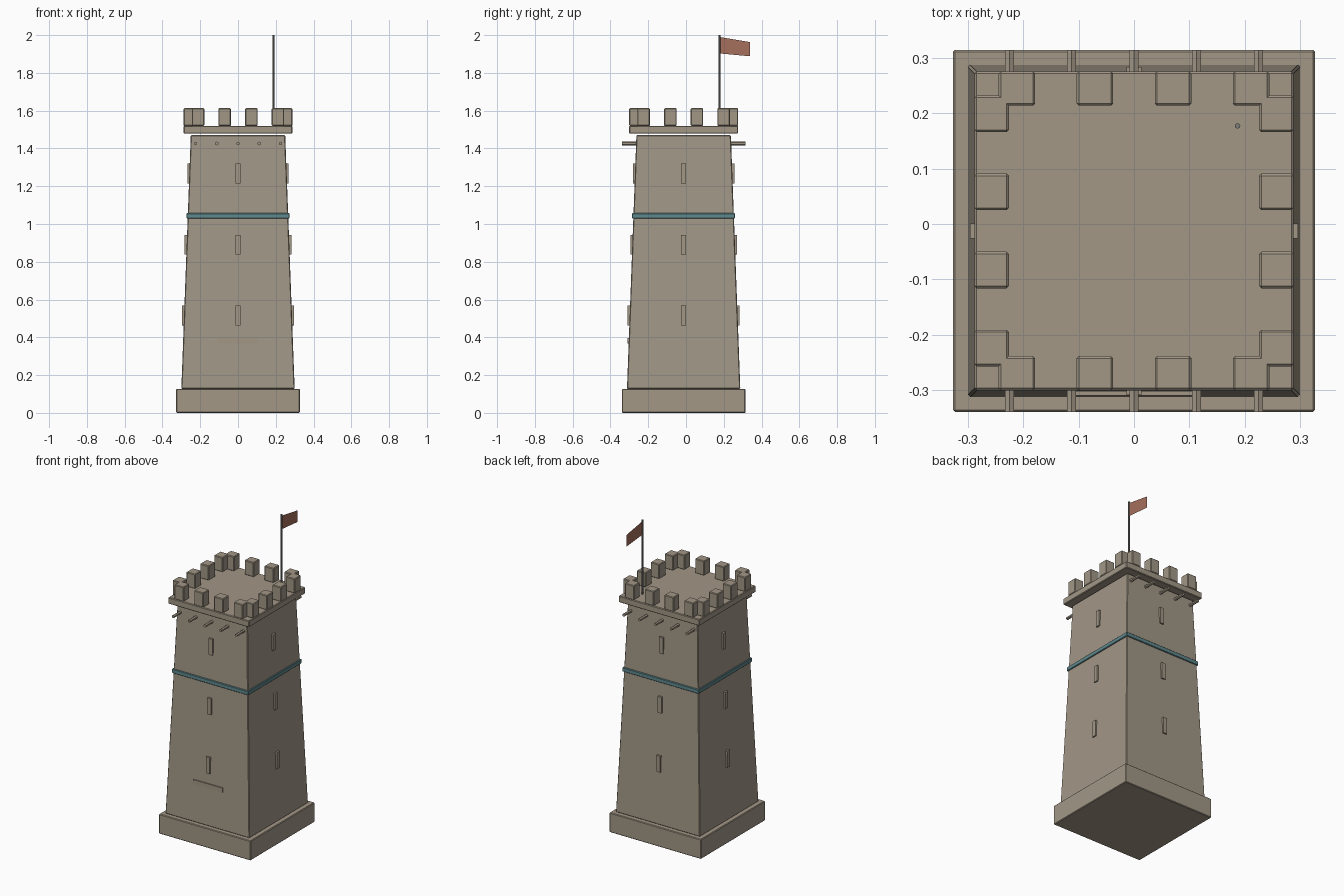
import bpy, bmesh
from math import pi
from mathutils import Matrix, Vector

if "Cube" in bpy.data.objects:
    bpy.data.objects.remove(bpy.data.objects["Cube"], do_unlink=True)

CY = -0.0125  # tower axis in y


def material(name, rgb):
    m = bpy.data.materials.new(name)
    m.use_nodes = True
    m.diffuse_color = (*rgb, 1)
    m.node_tree.nodes["Principled BSDF"].inputs["Base Color"].default_value = (*rgb, 1)
    return m


stone = material("sandstone", (0.36, 0.31, 0.24))
teal = material("teal_band", (0.115, 0.25, 0.27))
red = material("brick_red_cloth", (0.38, 0.16, 0.11))
grey = material("grey_metal", (0.2, 0.2, 0.19))


def finish(name, bm, mat, bevel=0):
    mesh = bpy.data.meshes.new(name)
    bm.to_mesh(mesh)
    bm.free()
    mesh.materials.append(mat)
    obj = bpy.data.objects.new(name, mesh)
    bpy.context.collection.objects.link(obj)
    if bevel:
        mod = obj.modifiers.new("Bevel", "BEVEL")
        mod.width = bevel
        mod.segments = 1
    return obj


def box(name, center, size, mat=stone, bevel=0, taper=1):
    """Box, with its top scaled by taper."""
    bm = bmesh.new()
    bmesh.ops.create_cube(bm, size=1)
    for v in bm.verts:
        k = taper if v.co.z > 0 else 1
        v.co = Vector((v.co.x * size[0] * k, v.co.y * size[1] * k, v.co.z * size[2]))
    obj = finish(name, bm, mat, bevel)
    obj.location = center
    return obj


def rod(name, center, radius, length, sides, mat, turn=None):
    bm = bmesh.new()
    bmesh.ops.create_cone(bm, cap_ends=True, segments=sides,
                          radius1=radius, radius2=radius, depth=length)
    if turn:
        bmesh.ops.transform(bm, matrix=turn, verts=bm.verts)
    obj = finish(name, bm, mat)
    obj.location = center
    return obj


def slab(name, half, low, high, mat=stone, bevel=0.004, taper=1):
    return box(name, (0, CY, (low + high) / 2), (half * 2, half * 2, high - low),
               mat, bevel, taper)


# Stacked body of the tower
BASE_TOP, SHAFT_TOP, FOOT, HEAD = 0.127, 1.47, 0.3, 0.25
slab("plinth", 0.327, 0, BASE_TOP)
slab("tower_shaft", FOOT, BASE_TOP, SHAFT_TOP, taper=HEAD / FOOT)
slab("band", 0.273, 1.03, 1.057, teal, 0.003)
slab("parapet_floor", 0.288, 1.478, 1.52)


def wall(z):
    return FOOT + (HEAD - FOOT) * (z - BASE_TOP) / (SHAFT_TOP - BASE_TOP)


# Merlons and slit windows, repeated on the four sides
for side, label in enumerate(("front", "left", "back", "right")):
    spin = Matrix.Rotation(side * pi / 2, 3, "Z")
    for i in range(4):
        at = spin @ Vector((-0.2115 + i * 0.141, -0.257, 1.566))
        m = box(f"merlon_{label}_{i + 1}", at + Vector((0, CY, 0)),
                (0.066, 0.062, 0.094), bevel=0.004)
        m.rotation_euler.z = side * pi / 2
    for i, z in enumerate((0.515, 0.89, 1.268)):
        at = spin @ Vector((0, -wall(z), z))
        w = box(f"slit_window_{label}_{i + 1}", at + Vector((0, CY, 0)),
                (0.027, 0.021, 0.105))
        w.rotation_euler.z = side * pi / 2

# Beam ends under the parapet, front and back
lay = Matrix.Rotation(pi / 2, 4, "X")
for label, sign in (("front", -1), ("back", 1)):
    for i in range(5):
        rod(f"beam_end_{label}_{i + 1}", (-0.225 + i * 0.1125, CY + sign * 0.275, 1.426),
            0.0095, 0.104, 6, stone, lay)

# Ledge low on the front wall
box("front_ledge", (0, CY - 0.289, 0.382), (0.21, 0.016, 0.03))

# Flag and pole
PX, PY = 0.187, 0.177
rod("flag_pole", (PX, PY, 1.76), 0.005, 0.48, 8, grey)
bm = bmesh.new()
bm.faces.new([bm.verts.new((PX, y, z)) for y, z in
              ((PY, 1.903), (0.34, 1.888), (0.34, 1.963), (PY, 1.99))])
finish("flag", bm, red)
